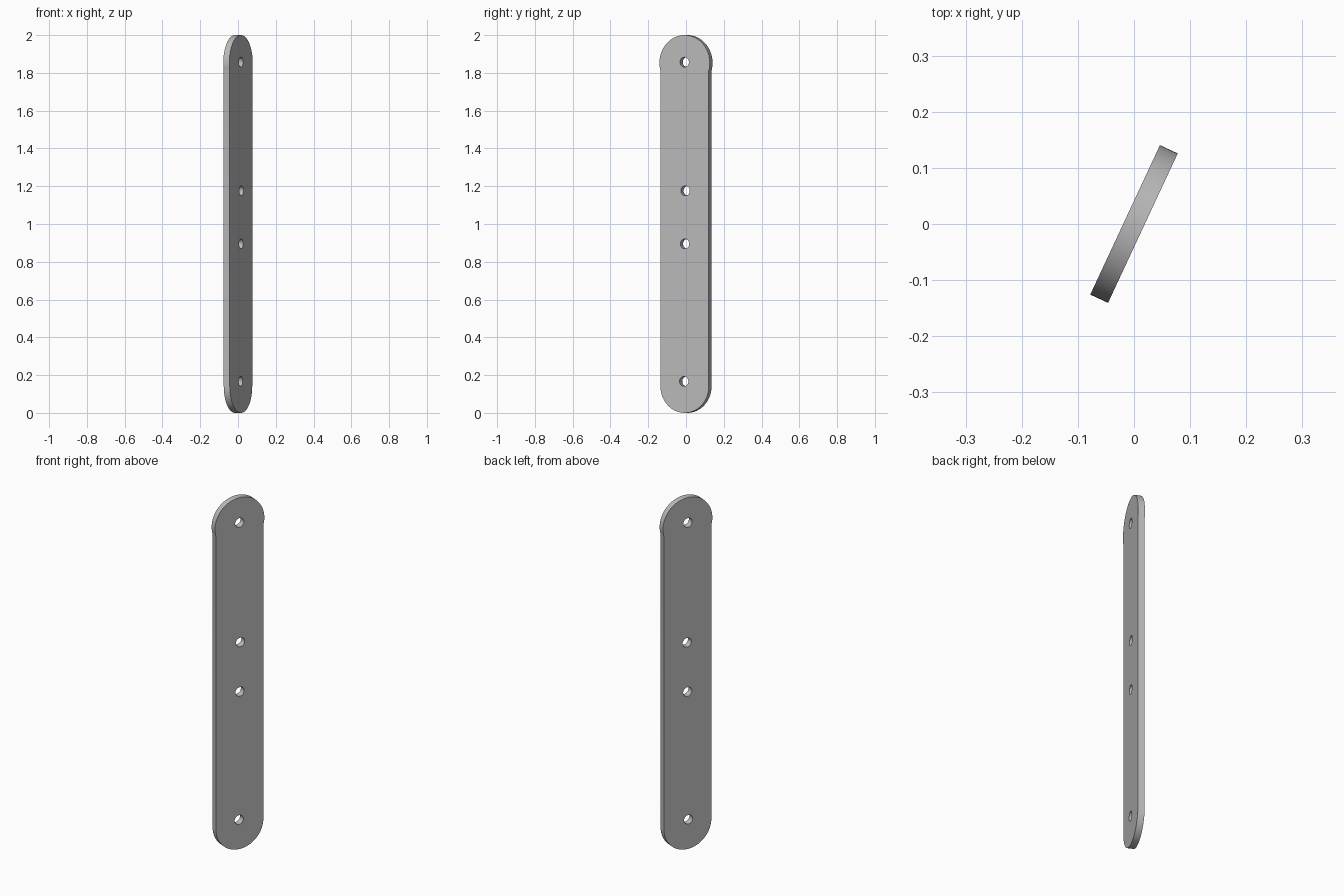
import bpy, bmesh
from math import sin, cos, pi, asin, radians
from mathutils import Matrix

cube = bpy.data.objects.get("Cube")
if cube:
    bpy.data.objects.remove(cube, do_unlink=True)

HEAD_R, BODY_R, THICK, HEIGHT = 0.147, 0.141, 0.035, 2.0
HOLE_R = 0.026
HOLES = [(-0.004, 0.167), (0.001, 0.895), (0.004, 1.176), (-0.001, 1.857)]
TURN = Matrix.Rotation(radians(65), 4, 'Z')

steel = bpy.data.materials.new("grey_metal")
steel.use_nodes = True
grey = (0.5, 0.5, 0.5, 1)
steel.diffuse_color = grey
steel.node_tree.nodes["Principled BSDF"].inputs["Base Color"].default_value = grey


def arc(radius, z, start, end, steps):
    angles = [start + (end - start) * i / steps for i in range(steps + 1)]
    return [(radius * cos(a), z + radius * sin(a)) for a in angles]


def slab(name, outline, depth):
    """Extrude an upright outline evenly to both sides and turn it."""
    bm = bmesh.new()
    face = bm.faces.new([bm.verts.new((u, -depth / 2, z)) for u, z in outline])
    moved = bmesh.ops.extrude_face_region(bm, geom=[face])
    verts = [v for v in moved["geom"] if isinstance(v, bmesh.types.BMVert)]
    bmesh.ops.translate(bm, verts=verts, vec=(0, depth, 0))
    bmesh.ops.recalc_face_normals(bm, faces=bm.faces)
    bm.transform(TURN)
    mesh = bpy.data.meshes.new(name)
    bm.to_mesh(mesh)
    bm.free()
    mesh.materials.append(steel)
    obj = bpy.data.objects.new(name, mesh)
    bpy.context.collection.objects.link(obj)
    return obj


# Bar with a round foot and a slightly wider round head
dip = asin((HEAD_R ** 2 - BODY_R ** 2) ** 0.5 / HEAD_R)
outline = arc(HEAD_R, HEIGHT - HEAD_R, -dip, pi + dip, 48)
outline += arc(BODY_R, BODY_R, pi, 2 * pi, 40)
bar = slab("flat_bar", outline, THICK)

# Drilled holes
bpy.context.view_layer.objects.active = bar
bar.select_set(True)
for i, (u, z) in enumerate(HOLES):
    drill = slab("hole_cutter", arc(HOLE_R, z, 0, 2 * pi, 32)[:-1], THICK * 3)
    for v in drill.data.vertices:
        v.co += TURN @ Matrix.Translation((u, 0, 0)).to_translation()
    drill.hide_render = True
    cut = bar.modifiers.new("hole", 'BOOLEAN')
    cut.operation = 'DIFFERENCE'
    cut.solver = 'EXACT'
    cut.object = drill
    bpy.ops.object.modifier_apply(modifier=cut.name)
    bpy.data.objects.remove(drill, do_unlink=True)

# Smooth rims, crisp edges
bpy.ops.object.select_all(action='DESELECT')
bar.select_set(True)
bpy.context.view_layer.objects.active = bar
bpy.ops.object.shade_smooth_by_angle(angle=radians(30))
